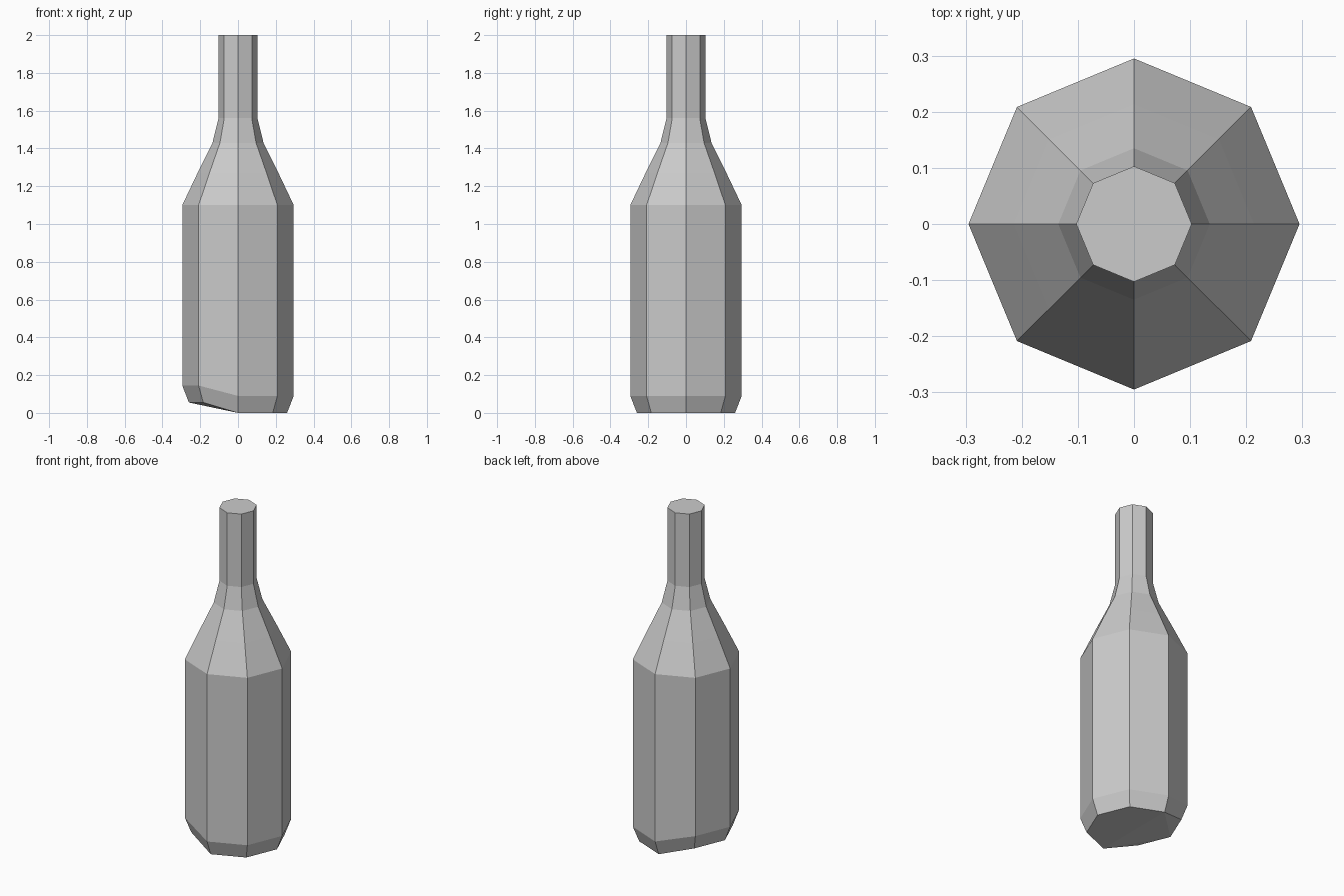
import bpy, bmesh
from math import cos, sin, tau

SIDES = 8
DENT = 0.055  # lift of the base on the model's right side

cube = bpy.data.objects.get("Cube")
if cube:
    bpy.data.objects.remove(cube, do_unlink=True)

# Plain grey material
grey = bpy.data.materials.new("plain_grey")
grey.use_nodes = True
colour = (0.6, 0.6, 0.6, 1)
grey.diffuse_color = colour
grey.node_tree.nodes["Principled BSDF"].inputs["Base Color"].default_value = colour

# Bottle profile from base to mouth: radius, height
profile = [(0.26, 0), (0.295, 0.09), (0.295, 1.10), (0.214, 1.27),
           (0.135, 1.43), (0.103, 1.56), (0.103, 2)]

bm = bmesh.new()
rings = []
for level, (r, z) in enumerate(profile):
    ring = []
    for i in range(SIDES):
        a = tau * i / SIDES
        lift = DENT if level < 2 and cos(a) < -0.1 else 0
        ring.append(bm.verts.new((r * cos(a), r * sin(a), z + lift)))
    rings.append(ring)

# Side walls
for low, high in zip(rings, rings[1:]):
    for i in range(SIDES):
        j = (i + 1) % SIDES
        bm.faces.new((low[i], low[j], high[j], high[i]))

# Closed mouth, and a base folded up towards the right side
bm.faces.new(rings[-1])
base = rings[0]
for corners in ((6, 7, 0, 1, 2), (2, 3, 4), (4, 5, 6), (2, 4, 6)):
    bm.faces.new([base[i] for i in corners])

bmesh.ops.recalc_face_normals(bm, faces=bm.faces)
mesh = bpy.data.meshes.new("bottle")
bm.to_mesh(mesh)
bm.free()
mesh.materials.append(grey)
bottle = bpy.data.objects.new("bottle", mesh)
bpy.context.collection.objects.link(bottle)
